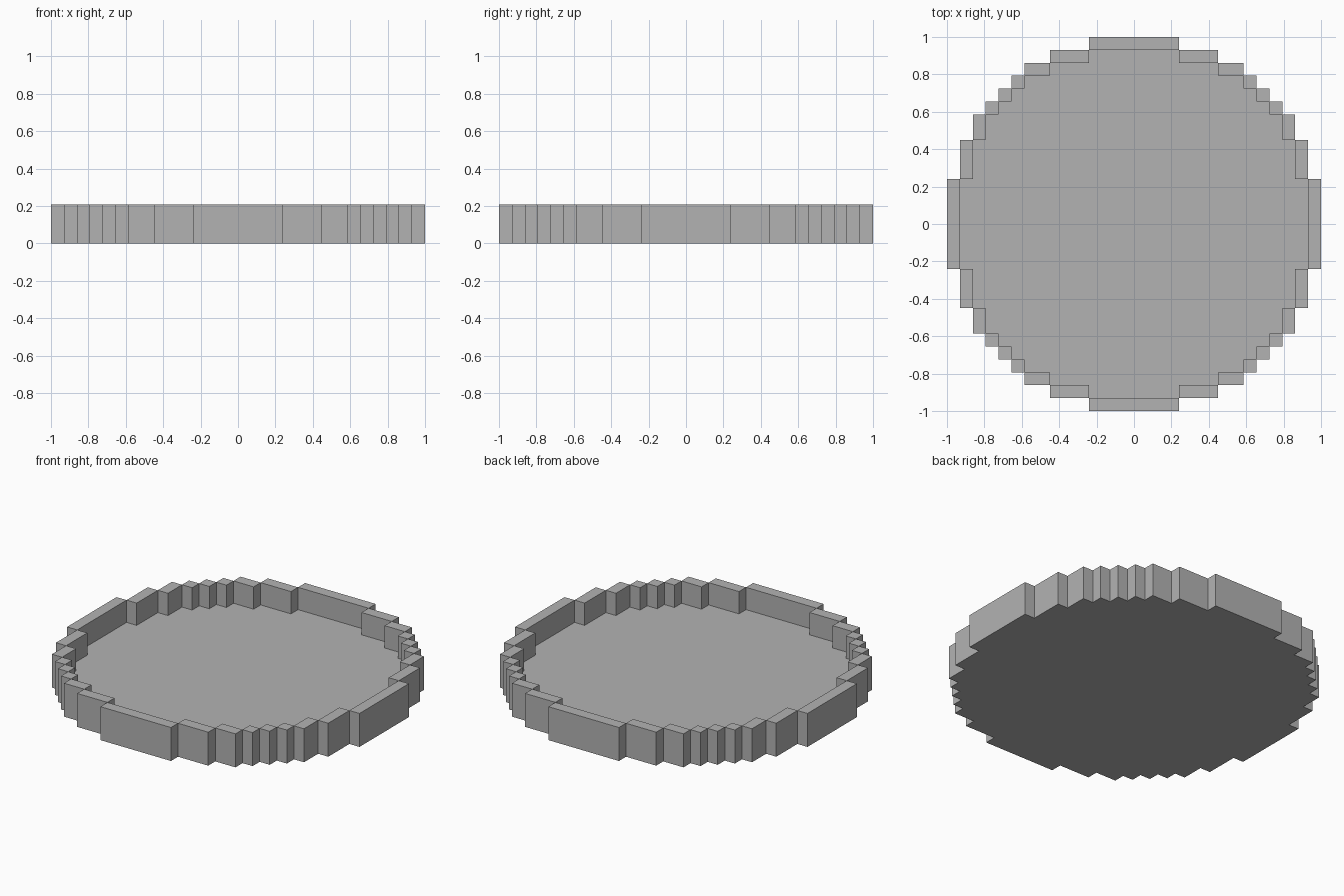
import bpy
import bmesh

cube = bpy.data.objects.get("Cube")
if cube:
    bpy.data.objects.remove(cube, do_unlink=True)

UNIT = 2 / 29                      # one block of the stepped circle
STEPS = [-3.5, 3.5, 6.5, 8.5, 9.5, 10.5, 11.5, 12.5, 13.5, 14.5]
FLOOR, RIM = 1, 3                  # heights in blocks

grey = bpy.data.materials.new("plain grey")
grey.use_nodes = True
colour = (0.45, 0.45, 0.45, 1)
grey.diffuse_color = colour
grey.node_tree.nodes["Principled BSDF"].inputs["Base Color"].default_value = colour


def quarter_turns(points):
    """Yield the points turned clockwise by each quarter turn."""
    for _ in range(4):
        yield points
        points = [(y, -x) for x, y in points]


def stepped_circle(s):
    """Clockwise outline of a stepped circle."""
    n = len(s) - 1
    quarter = []
    for k in range(n - 1):
        quarter += [(s[k + 1], s[n - k]), (s[k + 1], s[n - 1 - k])]
    quarter.append((s[n], s[1]))
    return [p for q in quarter_turns(quarter) for p in q]


bm = bmesh.new()


def ring(points, z):
    return [bm.verts.new((x * UNIT, y * UNIT, z * UNIT)) for x, y in points]


def wall(first, second):
    """Join two rings of vertices with upright faces."""
    for i in range(len(first)):
        bm.faces.new((first[i - 1], first[i], second[i], second[i - 1]))


# Outer wall and underside
outline = stepped_circle(STEPS)
base = ring(outline, 0)
wall(ring(outline, RIM), base)
bm.faces.new(base)

# Inner wall and sunken floor
outline = stepped_circle(STEPS[:-1])
floor = ring(outline, FLOOR)
wall(floor, ring(outline, RIM))
bm.faces.new(floor[::-1])

# Rim tops, one rectangle per step
last = len(STEPS) - 1
for k in range(last - 1):
    x0, x1 = STEPS[k], STEPS[k + 1]
    y0, y1 = STEPS[last - 1 - k], STEPS[last - k]
    for corners in quarter_turns([(x0, y0), (x1, y0), (x1, y1), (x0, y1)]):
        bm.faces.new(ring(corners, RIM))

mesh = bpy.data.meshes.new("round_tray")
bm.to_mesh(mesh)
bm.free()
mesh.materials.append(grey)
tray = bpy.data.objects.new("round_tray", mesh)
bpy.context.collection.objects.link(tray)
